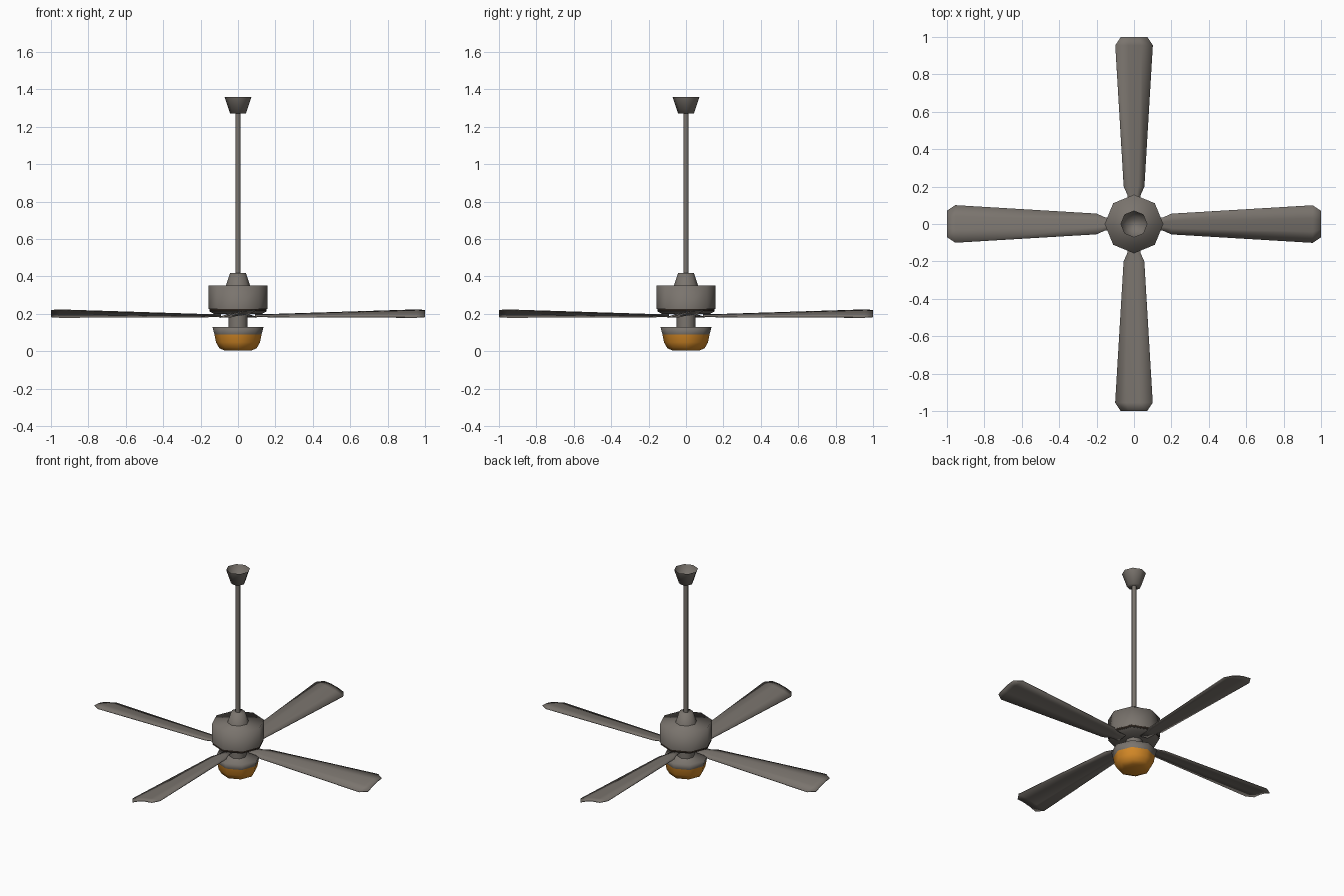
import bpy, bmesh, math

if "Cube" in bpy.data.objects:
    bpy.data.objects.remove(bpy.data.objects["Cube"])


def material(name, rgb):
    m = bpy.data.materials.new(name)
    m.diffuse_color = (*rgb, 1)
    m.use_nodes = True
    m.node_tree.nodes["Principled BSDF"].inputs["Base Color"].default_value = m.diffuse_color
    return m


GREY = material("warm grey metal", (0.195, 0.175, 0.155))
DARK = material("dark trim", (0.025, 0.017, 0.012))
AMBER = material("amber glass", (0.66, 0.25, 0.02))


def finish(name, bm, mat):
    mesh = bpy.data.meshes.new(name)
    for f in bm.faces:
        f.smooth = True
    bm.to_mesh(mesh)
    bm.free()
    mesh.materials.append(mat)
    ob = bpy.data.objects.new(name, mesh)
    bpy.context.collection.objects.link(ob)
    return ob


def lathe(name, profile, mat, sides=8, cap_bottom=False, cap_top=False):
    """Turn a bottom-to-top (radius, z) profile around the z axis."""
    bm = bmesh.new()
    rings = [[bm.verts.new((r * math.cos(2 * math.pi * i / sides),
                            r * math.sin(2 * math.pi * i / sides), z))
              for i in range(sides)] for r, z in profile]
    for a, b in zip(rings, rings[1:]):
        for i in range(sides):
            j = (i + 1) % sides
            bm.faces.new((a[i], a[j], b[j], b[i]))
    if cap_bottom:
        bm.faces.new(rings[0][::-1])
    if cap_top:
        bm.faces.new(rings[-1])
    return finish(name, bm, mat)


# Hanging parts: open canopy cup and rod
lathe("canopy", [(0.042, 1.27), (0.072, 1.36)], GREY, cap_bottom=True)
lathe("down_rod", [(0.014, 0.41), (0.014, 1.275)], GREY)
lathe("rod_collar", [(0.065, 0.35), (0.042, 0.418)], GREY, cap_top=True)

# Motor housing with dark band and lower plate
lathe("motor_housing", [(0.157, 0.226), (0.157, 0.352)], GREY, cap_top=True)
lathe("motor_band", [(0.153, 0.212), (0.153, 0.228)], DARK)
lathe("motor_plate", [(0.13, 0.2), (0.156, 0.215)], GREY, cap_bottom=True)

# Light fitting and glass bowl
lathe("light_neck", [(0.052, 0.128), (0.052, 0.205)], GREY)
lathe("light_fitting", [(0.126, 0.09), (0.137, 0.13)], GREY, cap_top=True)
lathe("light_bowl", [(0.07, 0.003), (0.1, 0.016), (0.118, 0.048), (0.126, 0.091)],
      AMBER, cap_bottom=True)

# Blades: stations of (distance, half width, low edge z, high edge z), cambered across
STATIONS = [(0.09, 0.03, 0.185, 0.195), (0.155, 0.035, 0.184, 0.195),
            (0.2, 0.055, 0.182, 0.197), (0.955, 0.1, 0.181, 0.221),
            (1.0, 0.07, 0.184, 0.218)]
CAMBER = [(-1, 0), (-0.4, 0.5), (0.3, 0.87), (1, 1)]

for n in range(4):
    bm = bmesh.new()
    rows = [[bm.verts.new((x, w * t, lo + (hi - lo) * c)) for t, c in CAMBER]
            for x, w, lo, hi in STATIONS]
    for a, b in zip(rows, rows[1:]):
        for i in range(len(CAMBER) - 1):
            bm.faces.new((a[i], b[i], b[i + 1], a[i + 1]))
    blade = finish(f"blade_{n + 1}", bm, GREY)
    blade.rotation_euler.z = n * math.pi / 2
    solid = blade.modifiers.new("thickness", 'SOLIDIFY')
    solid.thickness = 0.005
    solid.offset = 0
